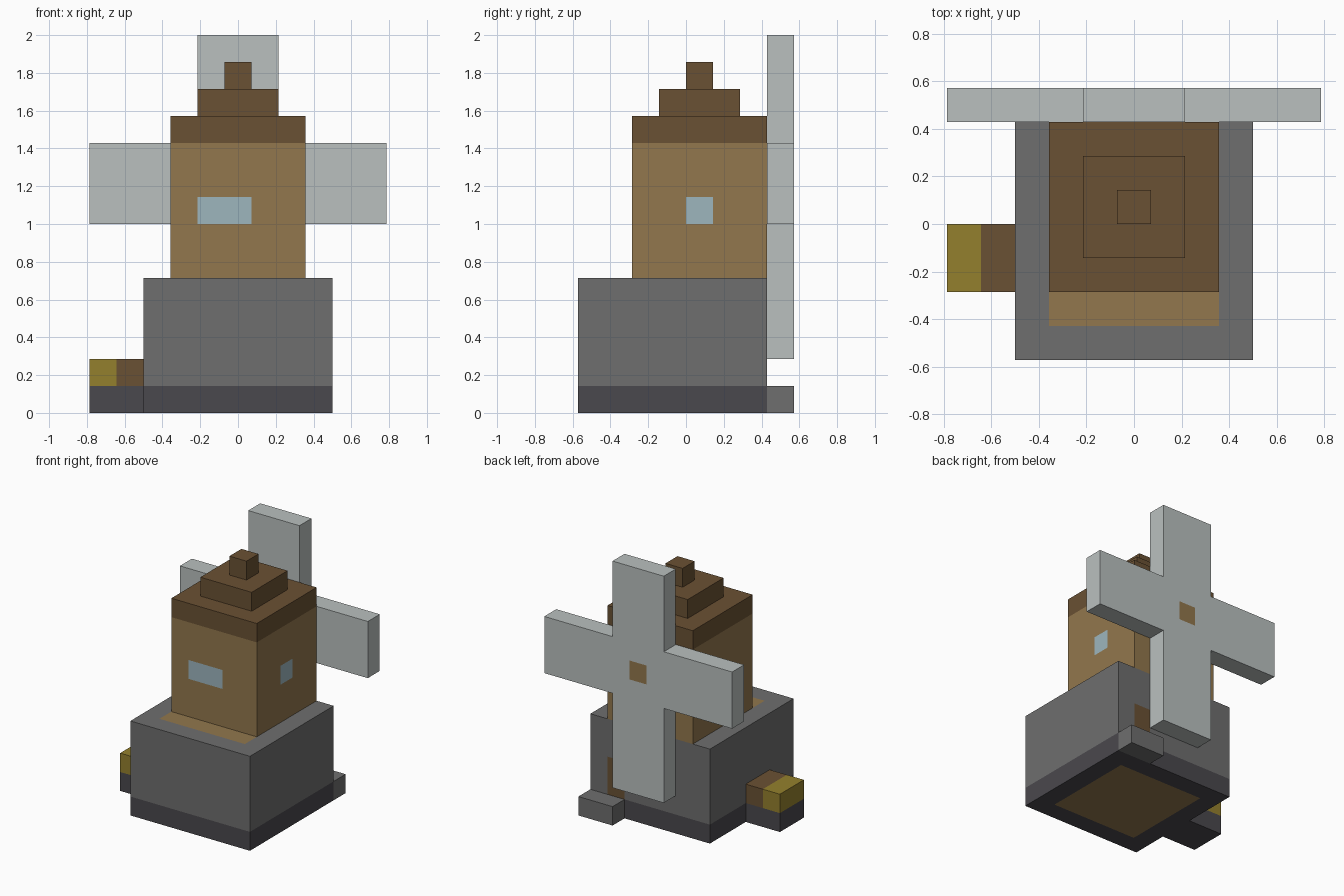
import bpy
import bmesh
from mathutils import Vector

cube = bpy.data.objects.get("Cube")
if cube:
    bpy.data.objects.remove(cube, do_unlink=True)

U = 1 / 7  # one block


def material(name, hex_code):
    srgb = [int(hex_code[i:i + 2], 16) / 255 for i in (0, 2, 4)]
    rgb = [c / 12.92 if c < 0.04045 else ((c + 0.055) / 1.055) ** 2.4 for c in srgb]
    m = bpy.data.materials.new(name)
    m.use_nodes = True
    m.diffuse_color = (*rgb, 1)
    m.node_tree.nodes["Principled BSDF"].inputs["Base Color"].default_value = (*rgb, 1)
    return m


STONE = material("grey stone", "6e6e6e")
DARK = material("dark stone", "4a484d")
TAN = material("tan plank", "92774d")
BROWN = material("brown wood", "6a5133")
GOLD = material("gold straw", "94802d")
CLOTH = material("pale cloth", "bac0bf")
GLASS = material("blue glass", "9db6be")


def block(name, x, y, z, mat, patches=()):
    """Box from ranges in block units; each patch paints a flush rectangle
    (axis, side, first range, second range, material) cut into one face."""
    ranges = (x, y, z)
    bm = bmesh.new()
    bmesh.ops.create_cube(bm, size=1)
    for v in bm.verts:
        v.co = Vector([r[1] if c > 0 else r[0] for c, r in zip(v.co, ranges)])
    bm.normal_update()
    mesh = bpy.data.meshes.new(name)
    mesh.materials.append(mat)
    for axis, side, first, second, colour in patches:
        axes = [a for a in range(3) if a != axis]
        limits = list(zip(axes, (first, second)))

        def facing():
            return [f for f in bm.faces if f.normal[axis] * side > 0.9]

        # Cut the face along the rectangle's borders
        for a, limit in limits:
            for value in limit:
                faces = facing()
                edges = {e for f in faces for e in f.edges}
                verts = {v for f in faces for v in f.verts}
                point, normal = Vector(), Vector()
                point[a], normal[a] = value, 1
                bmesh.ops.bisect_plane(bm, geom=[*verts, *edges, *faces],
                                       plane_co=point, plane_no=normal)
                bm.normal_update()
        mesh.materials.append(colour)
        for f in facing():
            c = f.calc_center_median()
            if all(lim[0] < c[a] < lim[1] for a, lim in limits):
                f.material_index = len(mesh.materials) - 1
    bmesh.ops.scale(bm, vec=(U, U, U), verts=bm.verts)
    bm.to_mesh(mesh)
    bm.free()
    obj = bpy.data.objects.new(name, mesh)
    bpy.context.collection.objects.link(obj)
    return obj


# Stone base with the planked floor showing through, and a back door
floor = ((-2.5, 2.5), (-3, 2))
block("foundation", (-3.5, 3.5), (-4, 3), (0, 1), DARK, [(2, -1, *floor, TAN)])
block("stone_base", (-3.5, 3.5), (-4, 3), (1, 5), STONE,
      [(2, 1, *floor, TAN), (1, 1, (1.5, 2.5), (1, 3), BROWN)])
block("door_step", (1.5, 3.5), (3, 4), (0, 1), STONE)

# Tower with windows on the front and both sides
block("tower", (-2.5, 2.5), (-2, 3), (5, 10), TAN,
      [(1, -1, (-1.5, 0.5), (7, 8), GLASS)]
      + [(0, s, (0, 1), (7, 8), GLASS) for s in (1, -1)])

# Stepped roof
for i, half in enumerate((2.5, 1.5, 0.5)):
    block(f"roof_tier_{i + 1}", (-half, half), (0.5 - half, 0.5 + half),
          (10 + i, 11 + i), BROWN)

# Sails with the hub on the back
block("sail_upright", (-1.5, 1.5), (3, 4), (2, 14), CLOTH,
      [(1, 1, (-0.5, 0.5), (8, 9), TAN)])
for side, span in (("left", (1.5, 5.5)), ("right", (-5.5, -1.5))):
    block(f"sail_{side}", span, (3, 4), (7, 10), CLOTH)

# Side bin with straw on a dark plinth
block("bin_plinth", (-5.5, -3.5), (-2, 0), (0, 1), DARK)
block("bin_wood", (-4.5, -3.5), (-2, 0), (1, 2), BROWN)
block("bin_straw", (-5.5, -4.5), (-2, 0), (1, 2), GOLD)
